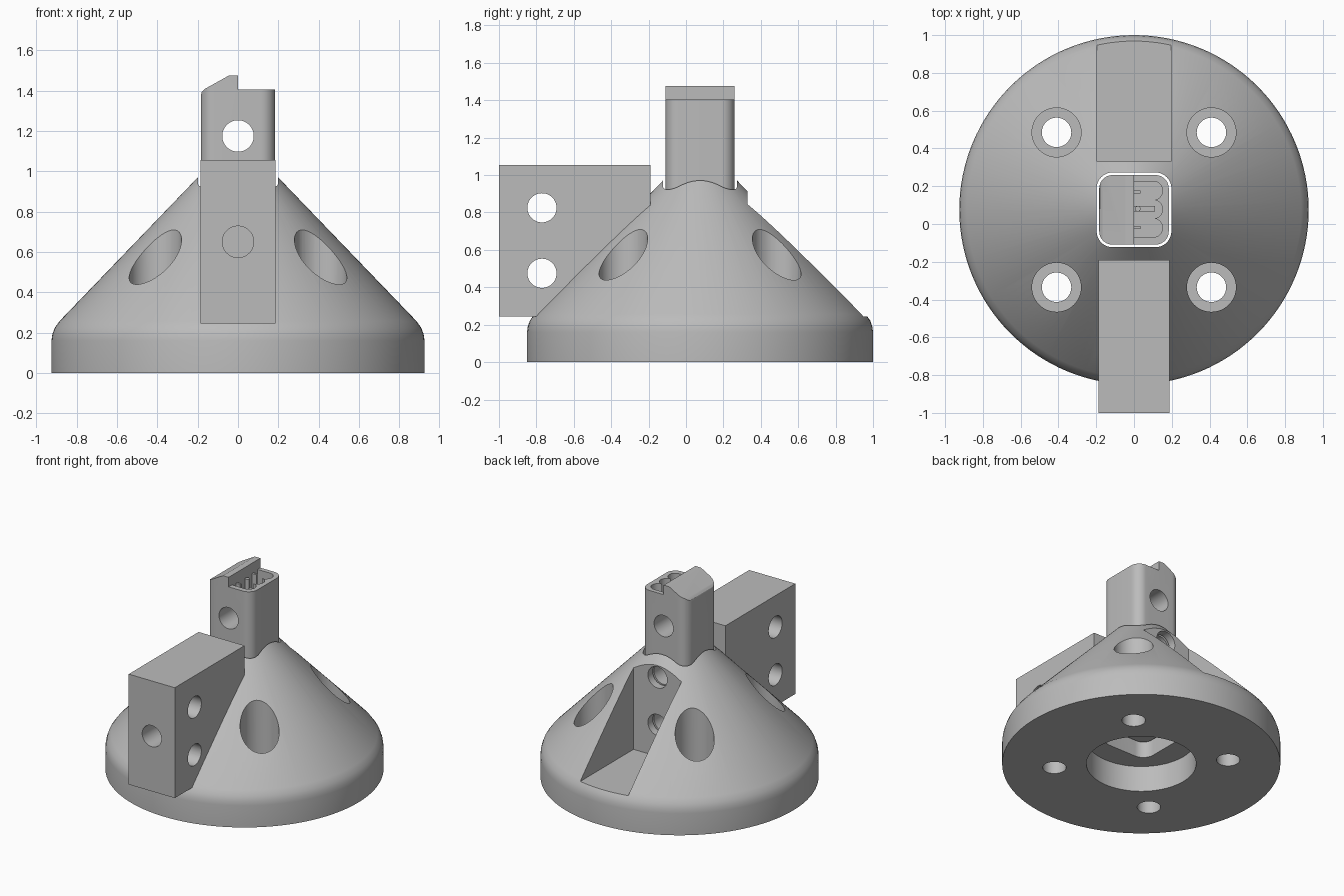
import bpy
import bmesh
import math
from mathutils import Matrix, Vector

if "Cube" in bpy.data.objects:
    bpy.data.objects.remove(bpy.data.objects["Cube"], do_unlink=True)

CY = 0.075            # y of the cone axis
HOLE = 0.078          # radius of every bolt hole

grey = bpy.data.materials.new("plain_grey")
grey.use_nodes = True
grey.diffuse_color = (0.5, 0.5, 0.5, 1)
grey.node_tree.nodes["Principled BSDF"].inputs["Base Color"].default_value = grey.diffuse_color


def make(name, bm):
    bmesh.ops.recalc_face_normals(bm, faces=bm.faces)
    mesh = bpy.data.meshes.new(name)
    bm.to_mesh(mesh)
    bm.free()
    mesh.materials.append(grey)
    obj = bpy.data.objects.new(name, mesh)
    bpy.context.collection.objects.link(obj)
    return obj


def box(name, x, y, z):
    bm = bmesh.new()
    bmesh.ops.create_cube(bm, size=1)
    for v in bm.verts:
        v.co = Vector([a + (b - a) * (c + 0.5) for (a, b), c in zip((x, y, z), v.co)])
    return make(name, bm)


def rod(name, start, end, radius, sides=48):
    start, end = Vector(start), Vector(end)
    turn = (end - start).to_track_quat("Z", "Y").to_matrix().to_4x4()
    bm = bmesh.new()
    bmesh.ops.create_cone(bm, cap_ends=True, segments=sides, radius1=radius, radius2=radius,
                          depth=(end - start).length,
                          matrix=Matrix.Translation((start + end) / 2) @ turn)
    return make(name, bm)


def prism(name, outline, offset):
    bm = bmesh.new()
    face = bm.faces.new([bm.verts.new(p) for p in outline])
    top = bmesh.ops.extrude_face_region(bm, geom=[face])["geom"]
    bmesh.ops.translate(bm, vec=offset, verts=[g for g in top if isinstance(g, bmesh.types.BMVert)])
    return make(name, bm)


def rounded_column(name, half, radius, z0, z1, steps=10):
    outline = []
    for quarter, (sx, sy) in enumerate(((1, 1), (-1, 1), (-1, -1), (1, -1))):
        for i in range(steps + 1):
            a = math.pi / 2 * (quarter + i / steps)
            outline.append((sx * (half - radius) + radius * math.cos(a),
                            CY + sy * (half - radius) + radius * math.sin(a), z0))
    return prism(name, outline, (0, 0, z1 - z0))


def lathe(name, profile, sides=128):
    bm = bmesh.new()
    verts = [bm.verts.new((r, 0, z)) for r, z in profile]
    edges = [bm.edges.new(pair) for pair in zip(verts, verts[1:])]
    bmesh.ops.spin(bm, geom=verts + edges, cent=(0, 0, 0), axis=(0, 0, 1),
                   angle=math.tau, steps=sides)
    bmesh.ops.remove_doubles(bm, verts=bm.verts, dist=0.0001)
    bmesh.ops.translate(bm, vec=(0, CY, 0), verts=bm.verts)
    return make(name, bm)


def combine(obj, operation, tools):
    for tool in tools:
        tool.hide_render = True
        mod = obj.modifiers.new(tool.name, "BOOLEAN")
        mod.operation, mod.solver, mod.object = operation, "EXACT", tool
        graph = bpy.context.evaluated_depsgraph_get()
        mesh = bpy.data.meshes.new_from_object(obj.evaluated_get(graph))
        obj.modifiers.clear()
        obj.data = mesh
        bpy.data.objects.remove(tool, do_unlink=True)


def smooth(obj, angle=25):
    obj.data.shade_smooth()
    obj.data.set_sharp_from_angle(angle=math.radians(angle))


# Conical base with a rounded rim, and the mounting block on its front
base = lathe("conical_base", [(0, 0), (0.925, 0), (0.925, 0.16), (0.921, 0.19), (0.91, 0.222),
                              (0.885, 0.257), (0.1, 1.073), (0, 1.073)])
combine(base, "UNION", [box("mounting_block", (-0.187, 0.187), (-1, -0.19), (0.245, 1.055))])

# Central socket, round bore below it and the slot at the back
cuts = [rounded_column("socket", 0.198, 0.085, -0.1, 1.2),
        rod("bore", (0, CY, -0.1), (0, CY, 0.19), 0.365, 96),
        box("rear_slot", (-0.195, 0.195), (0.33, 1.2), (0.245, 1.3))]

# Four counterbored screw holes around the base
for x in (-0.41, 0.41):
    for y in (CY - 0.41, CY + 0.41):
        cuts.append(rod("screw_hole", (x, y, -0.1), (x, y, 0.3), HOLE))
        cuts.append(rod("counterbore", (x, y, 0.19), (x, y, 1.2), 0.13))

# Bolt holes through the block and into the socket
for z in (0.475, 0.825):
    cuts.append(rod("side_hole", (-0.5, -0.77, z), (0.5, -0.77, z), HOLE))
    cuts.append(rod("slot_hole", (0, CY, z), (0, 0.5, z), HOLE))
cuts.append(rod("front_hole", (0, -1.2, 0.65), (0, CY, 0.65), HOLE))
combine(base, "DIFFERENCE", cuts)
smooth(base)

# Upright insert standing loose in the socket
insert = rounded_column("upright_insert", 0.184, 0.07, 0.3, 1.475)
slope = [(-0.3, -1, 1.37), (-0.186, -1, 1.37), (-0.18, -1, 1.392), (-0.165, -1, 1.408),
         (-0.045, -1, 1.475), (-0.045, -1, 1.6), (-0.3, -1, 1.6)]
cuts = [box("step", (0, 0.5), (-1, 1), (1.405, 1.6)), prism("slope", slope, (0, 2, 0))]
for z in (0.475, 0.825, 1.175):
    cuts.append(rod("cross_hole", (0, -0.5, z), (0, 0.6, z), HOLE))

# Three-lobed connector pocket in the lower half of the top
cuts.append(box("pocket", (0, 0.102), (-0.07, 0.226), (1.28, 1.5)))
for y in (-0.0205, 0.078, 0.1765):
    cuts.append(rod("pocket_lobe", (0.102, y, 1.28), (0.102, y, 1.5), 0.0495, 32))
combine(insert, "DIFFERENCE", cuts)
smooth(insert)

# Contact pins in the pocket
for name, y, length, width in (("front_pin", -0.018, 0.035, 0.016),
                               ("middle_pin", 0.08, 0.11, 0.03),
                               ("back_pin", 0.17, 0.035, 0.016)):
    box(name, (0, length), (y - width / 2, y + width / 2), (1.27, 1.4 if length < 0.1 else 1.33))
rod("middle_contact", (0.02, 0.08, 1.27), (0.02, 0.08, 1.4), 0.015, 16)
